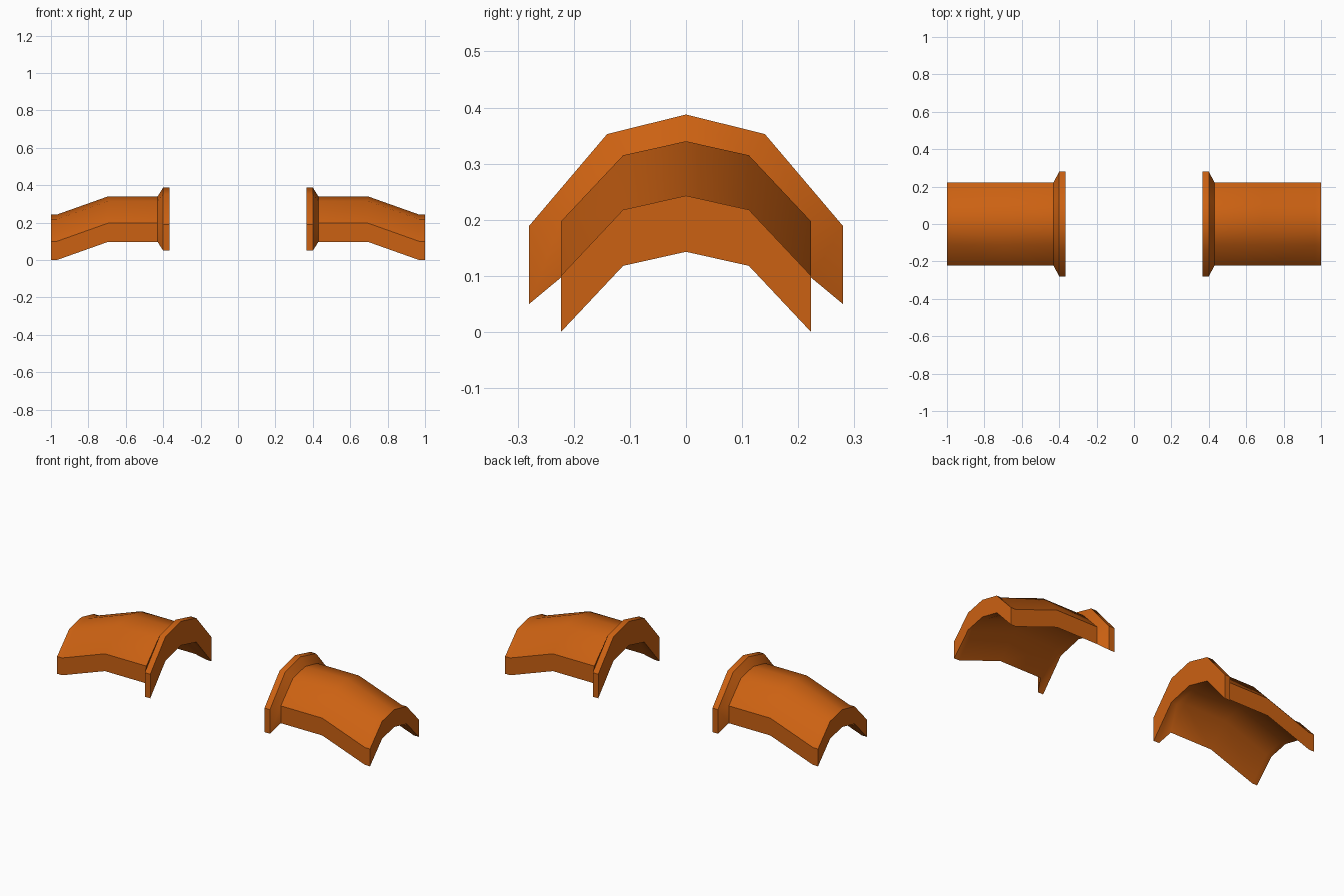
import bpy, bmesh, math

if "Cube" in bpy.data.objects:
    bpy.data.objects.remove(bpy.data.objects["Cube"])

orange = bpy.data.materials.new("orange")
orange.diffuse_color = (0.6, 0.12, 0.006, 1)
orange.use_nodes = True
orange.node_tree.nodes["Principled BSDF"].inputs["Base Color"].default_value = orange.diffuse_color

# Arch cross-section: upper line, then the lower line back (y, z)
UPPER = [(-0.223, 0.10), (-0.112, 0.218), (0, 0.243), (0.112, 0.218), (0.223, 0.10)]
ARCH = UPPER + [(y, z - 0.10) for y, z in reversed(UPPER)]
MID = 0.121

# Stations along x: (x, lift, y scale, z scale); flared collar first, drooping end last
STATIONS = [(0.365, 0.097, 1.255, 1.39), (0.40, 0.097, 1.255, 1.39),
            (0.43, 0.097, 1, 1), (0.695, 0.097, 1, 1),
            (0.968, 0, 1, 1), (1.0, 0, 1, 1)]


def build_guard(name, side):
    bm = bmesh.new()
    rings = [[bm.verts.new((side * x, y * sy, MID + lift + (z - MID) * sz))
              for y, z in ARCH] for x, lift, sy, sz in STATIONS]
    n = len(ARCH)
    # Skin between neighbouring stations
    for a, b in zip(rings, rings[1:]):
        for i in range(n):
            j = (i + 1) % n
            bm.faces.new((a[i], a[j], b[j], b[i]))
    # End caps as strips of quads
    for r in (rings[0], rings[-1]):
        for i in range(n // 2 - 1):
            bm.faces.new((r[i], r[i + 1], r[n - 2 - i], r[n - 1 - i]))
    bmesh.ops.recalc_face_normals(bm, faces=bm.faces[:])
    mesh = bpy.data.meshes.new(name)
    bm.to_mesh(mesh)
    bm.free()
    mesh.materials.append(orange)
    obj = bpy.data.objects.new(name, mesh)
    bpy.context.collection.objects.link(obj)
    # Smooth over the arch, crisp on the rims and collar
    bpy.ops.object.select_all(action='DESELECT')
    obj.select_set(True)
    bpy.context.view_layer.objects.active = obj
    bpy.ops.object.shade_smooth_by_angle(angle=math.radians(37))


build_guard("shoulder_guard_right", 1)
build_guard("shoulder_guard_left", -1)
